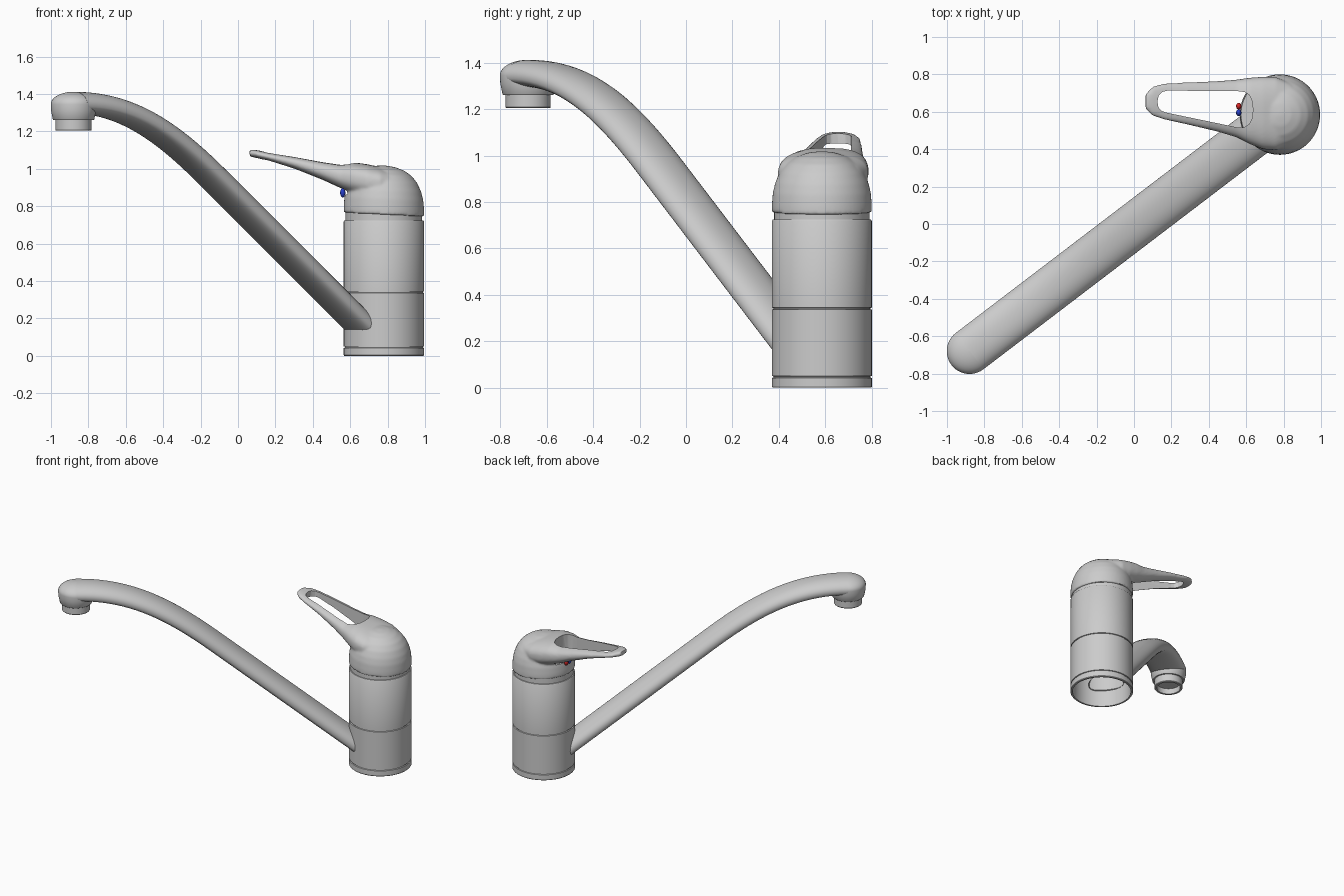
import bpy, bmesh
from math import sin, cos, pi, copysign
from mathutils import Vector
from mathutils.geometry import interpolate_bezier

if "Cube" in bpy.data.objects:
    bpy.data.objects.remove(bpy.data.objects["Cube"])

CX, CY = 0.78, 0.585                       # body axis
FLOW = Vector((-0.795, -0.606, 0))         # plan direction of the spout
SIDE = Vector((0.606, -0.795, 0))
UP = Vector((0, 0, 1))


def smooth(ob, angle=0.6):
    bpy.ops.object.select_all(action='DESELECT')
    ob.select_set(True)
    bpy.context.view_layer.objects.active = ob
    bpy.ops.object.shade_smooth_by_angle(angle=angle)


def loft(name, rings, cap_start=True, cap_end=True):
    """Skin a list of equal-length vertex rings."""
    bm = bmesh.new()
    vs = [[bm.verts.new(p) for p in ring] for ring in rings]
    for a, b in zip(vs, vs[1:]):
        n = len(a)
        for i in range(n):
            bm.faces.new((a[i], a[(i + 1) % n], b[(i + 1) % n], b[i]))
    if cap_start:
        bm.faces.new(vs[0])
    if cap_end:
        bm.faces.new(vs[-1])
    bmesh.ops.recalc_face_normals(bm, faces=bm.faces)
    me = bpy.data.meshes.new(name)
    bm.to_mesh(me)
    bm.free()
    ob = bpy.data.objects.new(name, me)
    bpy.context.collection.objects.link(ob)
    smooth(ob)
    return ob


def lathe(name, profile, cx, cy, n=64, tilt=0):
    rings = [[(cx + r * cos(2 * pi * i / n), cy + r * sin(2 * pi * i / n),
               z - tilt * r * cos(2 * pi * i / n)) for i in range(n)]
             for r, z in profile]
    return loft(name, rings)


def spow(v, e):
    return copysign(abs(v) ** e, v)


# Hollow body with base ring, swivel groove and neck
R = 0.215
lathe("body", [(0.2, 0.69), (0.2, 0.0), (0.212, 0.0), (R, 0.004), (R, 0.042), (0.209, 0.044),
               (0.209, 0.049), (R, 0.051), (R, 0.336), (0.209, 0.338), (0.209, 0.343),
               (R, 0.345), (R, 0.718), (0.211, 0.724), (0.205, 0.725), (0.205, 0.775)], CX, CY)

# Spout: straight rise, then a bend to level, with a flattened section
path = [Vector((0.13, 0.138, 0))] + list(interpolate_bezier(
    Vector((1.15, 0.949, 0)), Vector((1.45, 1.187, 0)),
    Vector((1.72, 1.345, 0)), Vector((2.087, 1.345, 0)), 20))
rings = []
for k, p in enumerate(path):
    t = (path[min(k + 1, len(path) - 1)] - path[max(k - 1, 0)]).normalized()
    if k <= 1:
        t = (path[1] - path[0]).normalized()
    normal = UP * t.x - FLOW * t.y
    centre = Vector((CX, CY, p.y)) + FLOW * p.x
    ring = []
    for i in range(40):
        a = 2 * pi * i / 40
        u = 0.122 * spow(cos(a), 0.9)
        v = 0.067 * sin(a) if sin(a) > 0 else 0.05 * spow(sin(a), 0.7)
        ring.append(centre + SIDE * u + normal * v)
    rings.append(ring)
loft("spout", rings, cap_start=False)

# Spout head with domed top, and the hollow aerator under it
tip = Vector((CX, CY, 0)) + FLOW * 2.087
dome = [(0.122 * cos(a), 1.345 + 0.067 * sin(a)) for a in [pi / 2 * (0.98 - k * 0.098) for k in range(11)]]
lathe("spout_head", dome + [(0.12, 1.31), (0.111, 1.265), (0.107, 1.26), (0.09, 1.26)], tip.x, tip.y, 48)
lathe("aerator", [(0.09, 1.27), (0.097, 1.262), (0.097, 1.208), (0.094, 1.204),
                  (0.08, 1.204), (0.08, 1.245)], tip.x, tip.y, 48)

# Handle: domed cap blended with a lever
handle = lathe("handle", [(0.215, 0.755), (0.215, 0.79), (0.211, 0.84), (0.2, 0.885), (0.18, 0.93),
                          (0.15, 0.968), (0.11, 0.995), (0.06, 1.012), (0.01, 1.018)], CX, CY, tilt=0.05)
stations = [(0.84, 0.43, 0.75, 0.85, 0.985), (0.76, 0.395, 0.785, 0.84, 1.008), (0.69, 0.4, 0.787, 0.84, 1.025),
            (0.62, 0.427, 0.782, 0.86, 1.034), (0.55, 0.463, 0.772, 0.887, 1.03),
            (0.45, 0.493, 0.764, 0.935, 1.043), (0.3, 0.528, 0.758, 0.997, 1.068),
            (0.16, 0.558, 0.752, 1.043, 1.088), (0.1, 0.578, 0.735, 1.058, 1.1), (0.062, 0.615, 0.695, 1.066, 1.104)]
rings = []
for x, y0, y1, z0, z1 in stations:
    rings.append([(x, (y0 + y1) / 2 + (y1 - y0) / 2 * spow(cos(a), 0.8),
                   (z0 + z1) / 2 + (z1 - z0) / 2 * spow(sin(a), 0.8))
                  for a in [2 * pi * i / 48 for i in range(48)]])
lever = loft("lever_helper", rings)

# Slot cut through the lever
outline = [(0.125, 0.655), (0.13, 0.625), (0.145, 0.606), (0.17, 0.596), (0.55, 0.517), (0.59, 0.517),
           (0.617, 0.535), (0.632, 0.565), (0.636, 0.61), (0.632, 0.655), (0.617, 0.69), (0.59, 0.706),
           (0.55, 0.711), (0.18, 0.713), (0.15, 0.706), (0.132, 0.686)]
slot = loft("slot_helper", [[(x, y, z) for x, y in outline] for z in (0.862, 1.3)])

for helper in (lever, slot):
    helper.hide_render = True
m = handle.modifiers.new("join_lever", 'BOOLEAN')
m.operation, m.object = 'UNION', lever
m = handle.modifiers.new("blend", 'REMESH')
m.mode, m.voxel_size = 'VOXEL', 0.007
m = handle.modifiers.new("soften", 'SMOOTH')
m.factor, m.iterations = 0.5, 12
m = handle.modifiers.new("cut_slot", 'BOOLEAN')
m.operation, m.object = 'DIFFERENCE', slot
bpy.ops.object.select_all(action='DESELECT')
handle.select_set(True)
bpy.context.view_layer.objects.active = handle
bpy.ops.object.convert(target='MESH')
for helper in (lever, slot):
    bpy.data.objects.remove(helper)
smooth(handle)

# Hot and cold markers on the front of the cap
for name, y, colour in (("hot_marker", 0.63, (0.7, 0.02, 0.02, 1)), ("cold_marker", 0.595, (0.02, 0.05, 0.6, 1))):
    bpy.ops.mesh.primitive_uv_sphere_add(segments=20, ring_count=12, radius=1, location=(0.56, y, 0.872))
    ob = bpy.context.object
    ob.name = name
    ob.scale = (0.014, 0.018, 0.025)
    mat = bpy.data.materials.new(name)
    mat.diffuse_color = colour
    mat.use_nodes = True
    mat.node_tree.nodes["Principled BSDF"].inputs["Base Color"].default_value = mat.diffuse_color
    ob.data.materials.append(mat)
    smooth(ob)
